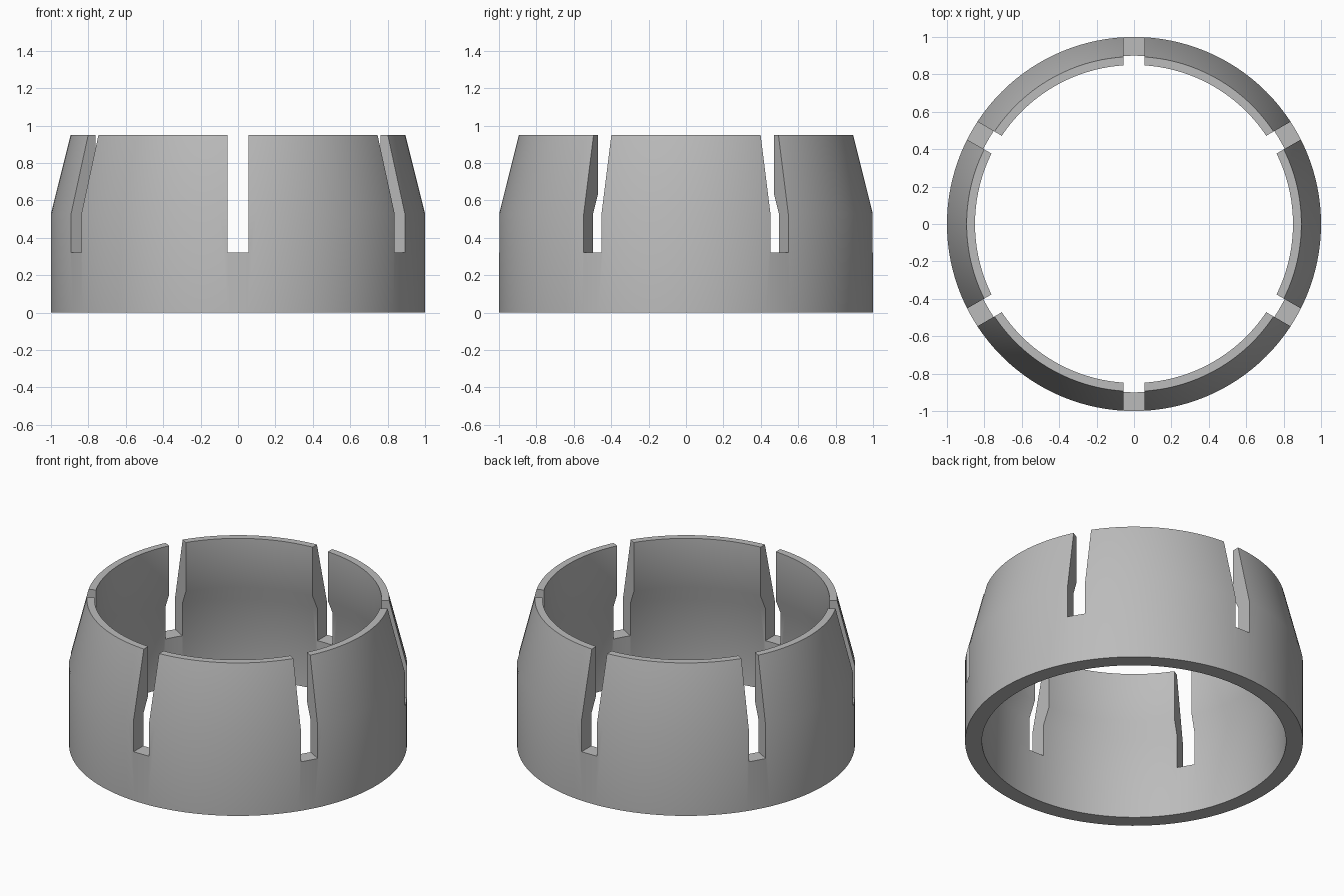
import bpy
import math

SEGMENTS = 128
SLOT_WIDTH = 0.11
SLOT_FLOOR = 0.32
# (radius, height) around the wall: outside going up, inside coming down
WALL = [(1, 0), (1, 0.53), (0.895, 0.95), (0.85, 0.95),
        (0.85, 0.63), (0.9, 0.53), (0.9, 0)]

if "Cube" in bpy.data.objects:
    bpy.data.objects.remove(bpy.data.objects["Cube"])

grey = bpy.data.materials.new("plain grey")
grey.use_nodes = True
colour = (0.5, 0.5, 0.5, 1)
grey.diffuse_color = colour
grey.node_tree.nodes["Principled BSDF"].inputs["Base Color"].default_value = colour


def lathe(name, profile):
    """Revolve a closed profile about the z axis."""
    n = len(profile)
    verts, faces = [], []
    for s in range(SEGMENTS):
        a = math.tau * s / SEGMENTS
        verts += [(r * math.cos(a), r * math.sin(a), z) for r, z in profile]
        t = (s + 1) % SEGMENTS
        for i in range(n):
            j = (i + 1) % n
            faces.append((s * n + i, t * n + i, t * n + j, s * n + j))
    mesh = bpy.data.meshes.new(name)
    mesh.from_pydata(verts, [], faces)
    mesh.materials.append(grey)
    obj = bpy.data.objects.new(name, mesh)
    bpy.context.collection.objects.link(obj)
    return obj


# Tapered ring wall
ring = lathe("slotted_ring", WALL)
bpy.context.view_layer.objects.active = ring

# Six slots: three bars across the ring, each cutting both sides
for k in range(3):
    bpy.ops.mesh.primitive_cube_add(size=1, location=(0, 0, SLOT_FLOOR + 0.5),
                                    rotation=(0, 0, math.radians(30 + 60 * k)))
    bar = bpy.context.object
    bar.name = f"slot_cutter_{k + 1}"
    bar.scale = (3, SLOT_WIDTH, 1)
    bar.data.materials.append(grey)
    bar.hide_render = True
    cut = ring.modifiers.new("slot", 'BOOLEAN')
    cut.operation = 'DIFFERENCE'
    cut.solver = 'EXACT'
    cut.object = bar
    bpy.context.view_layer.objects.active = ring
    bpy.ops.object.modifier_apply(modifier=cut.name)
    bpy.data.objects.remove(bar)

# Smooth walls with crisp rims and slot edges
bpy.ops.object.select_all(action='DESELECT')
ring.select_set(True)
bpy.context.view_layer.objects.active = ring
bpy.ops.object.shade_smooth_by_angle(angle=math.radians(30))
